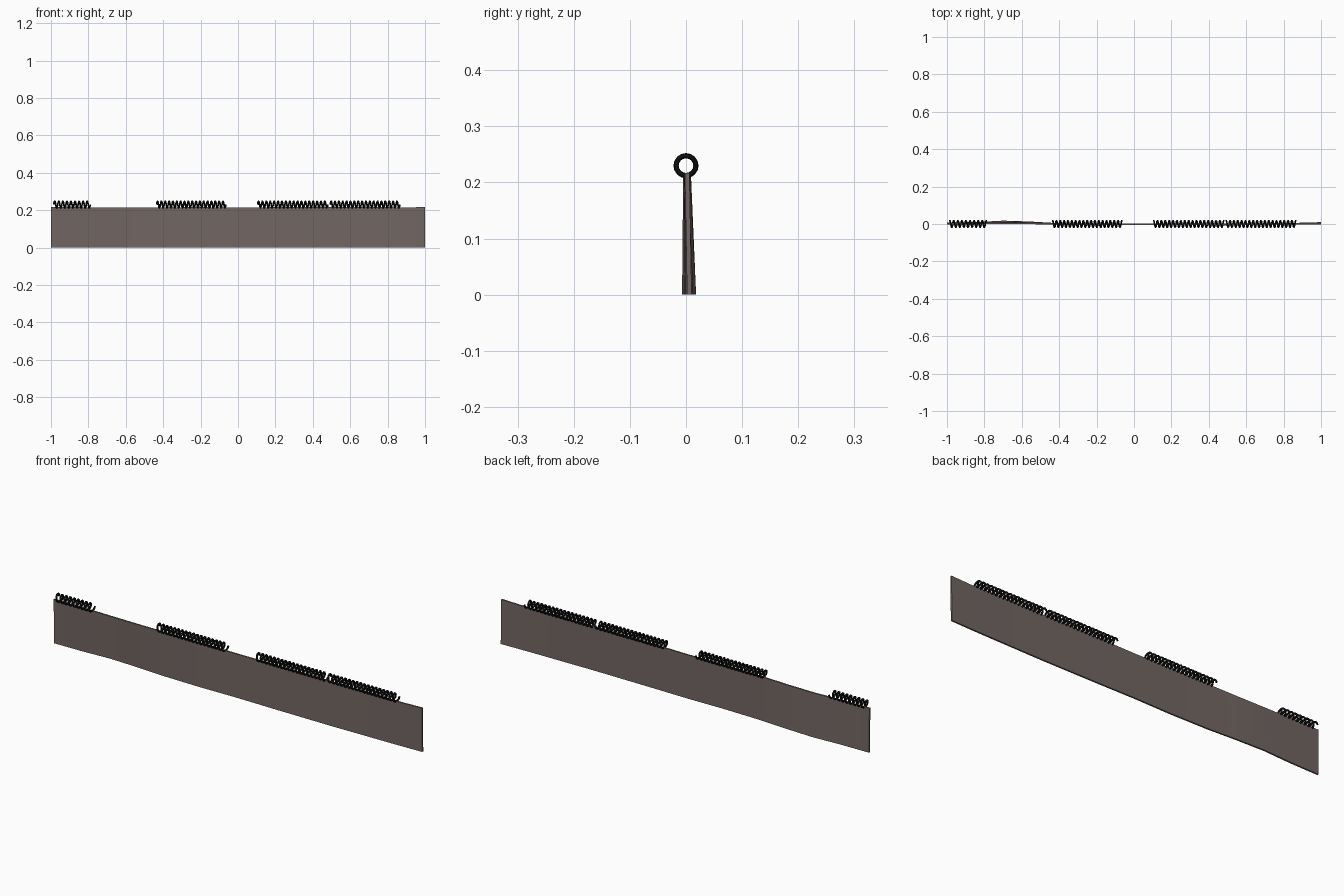
import bpy, bmesh, math

cube = bpy.data.objects.get("Cube")
if cube:
    bpy.data.objects.remove(cube)


def material(name, color, roughness):
    mat = bpy.data.materials.new(name)
    mat.use_nodes = True
    mat.diffuse_color = (*color, 1)
    bsdf = mat.node_tree.nodes["Principled BSDF"]
    bsdf.inputs["Base Color"].default_value = (*color, 1)
    bsdf.inputs["Roughness"].default_value = roughness
    return mat


def add_object(name, data, mat):
    obj = bpy.data.objects.new(name, data)
    bpy.context.collection.objects.link(obj)
    data.materials.append(mat)
    return obj


wall_mat = material("warm grey concrete", (0.17, 0.135, 0.125), 0.8)
wire_mat = material("black wire", (0.004, 0.004, 0.004), 0.6)


# Wall: a thin slab that bows in and out along its length
STATIONS = [(-1, 0.004, 0.217), (-0.85, 0.006, 0.216), (-0.7, 0.014, 0.213),
            (-0.55, 0.009, 0.213), (-0.4, 0.0, 0.215), (-0.2, -0.003, 0.216),
            (0, 0.0, 0.214), (0.2, -0.002, 0.216), (0.5, -0.003, 0.217),
            (0.8, 0.001, 0.216), (0.9, 0.003, 0.214), (1, 0.006, 0.217)]
HALF_THICKNESS = 0.004

bm = bmesh.new()
sections = []
for x, bow, top in STATIONS:
    lean = bow * 0.35          # the bow fades towards the top
    section = [bm.verts.new((x, y, z)) for y, z in (
        (bow - HALF_THICKNESS, 0), (bow + HALF_THICKNESS, 0),
        (lean + HALF_THICKNESS, top), (lean - HALF_THICKNESS, top))]
    sections.append(section)
for a, b in zip(sections, sections[1:]):
    for i in range(4):
        j = (i + 1) % 4
        bm.faces.new((a[i], a[j], b[j], b[i]))
bm.faces.new(sections[0])
bm.faces.new(sections[-1])
bmesh.ops.recalc_face_normals(bm, faces=bm.faces)
mesh = bpy.data.meshes.new("wall")
bm.to_mesh(mesh)
bm.free()
wall = add_object("wall", mesh, wall_mat)
bpy.context.view_layer.objects.active = wall
wall.select_set(True)
bpy.ops.object.shade_smooth_by_angle(angle=math.radians(40))


# Security wire: round wire wound in a helix along the top of the wall
def wire_coil(name, start, end, pitch=0.021, radius=0.0177, wire=0.0047, steps=16):
    curve = bpy.data.curves.new(name, "CURVE")
    curve.dimensions = "3D"
    curve.bevel_depth = wire
    curve.bevel_resolution = 1
    curve.use_fill_caps = True
    length = end - start - 2 * wire
    turns = round(length / pitch)
    count = turns * steps
    spline = curve.splines.new("POLY")
    spline.points.add(count)
    for i, point in enumerate(spline.points):
        angle = math.tau * i / steps
        point.co = (start + wire + length * i / count,
                    radius * math.cos(angle), 0.23 + radius * math.sin(angle), 1)
    spline.use_smooth = True
    return add_object(name, curve, wire_mat)


for name, start, end in (("wire_coil_right_end", -0.99, -0.785),
                         ("wire_coil_right", -0.44, -0.06),
                         ("wire_coil_left", 0.10, 0.485),
                         ("wire_coil_left_end", 0.488, 0.87)):
    wire_coil(name, start, end)
